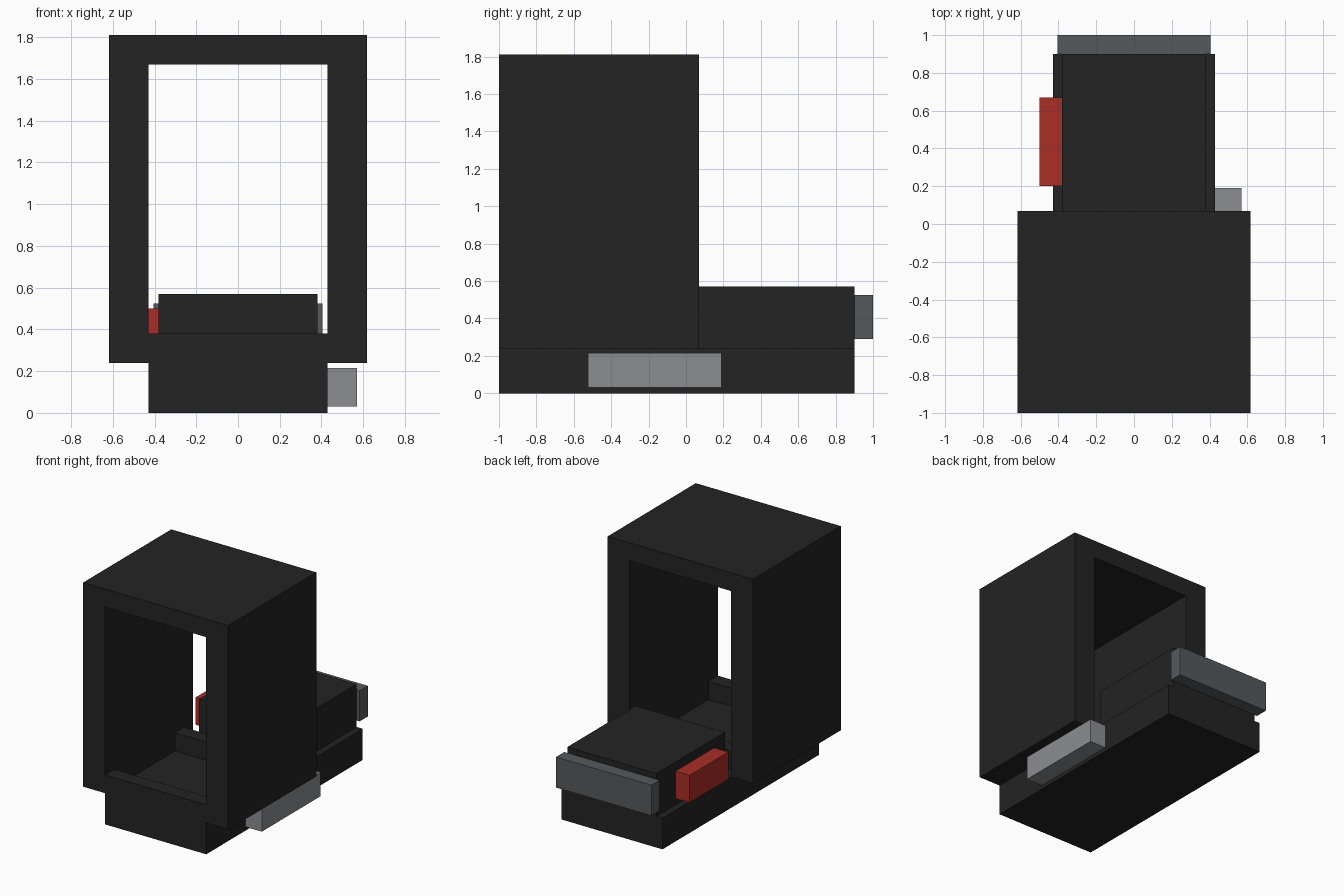
import bpy
import bmesh

old = bpy.data.objects.get("Cube")
if old:
    bpy.data.objects.remove(old, do_unlink=True)


def material(name, rgb):
    mat = bpy.data.materials.new(name)
    mat.use_nodes = True
    color = (*rgb, 1)
    mat.diffuse_color = color
    mat.node_tree.nodes["Principled BSDF"].inputs["Base Color"].default_value = color
    return mat


black = material("black", (0.017, 0.017, 0.017))
red = material("red", (0.41, 0.026, 0.019))
light_grey = material("light grey", (0.26, 0.27, 0.29))
dark_grey = material("dark grey", (0.093, 0.102, 0.11))


def finish(name, bm, mat):
    mesh = bpy.data.meshes.new(name)
    bmesh.ops.recalc_face_normals(bm, faces=bm.faces)
    bm.to_mesh(mesh)
    bm.free()
    mesh.materials.append(mat)
    obj = bpy.data.objects.new(name, mesh)
    bpy.context.collection.objects.link(obj)
    return obj


def box(name, xs, ys, zs, mat):
    """Box between the given limits on each axis."""
    bm = bmesh.new()
    bmesh.ops.create_cube(bm, size=1)
    for v in bm.verts:
        for axis, (low, high) in enumerate((xs, ys, zs)):
            v.co[axis] = high if v.co[axis] > 0 else low
    return finish(name, bm, mat)


def extruded(name, profile, y_front, y_back, mat):
    """Front profile of (x, z) points pulled along y."""
    bm = bmesh.new()
    face = bm.faces.new([bm.verts.new((x, y_front, z)) for x, z in profile])
    result = bmesh.ops.extrude_face_region(bm, geom=[face])
    moved = [g for g in result["geom"] if isinstance(g, bmesh.types.BMVert)]
    bmesh.ops.translate(bm, verts=moved, vec=(0, y_back - y_front, 0))
    return finish(name, bm, mat)


# Cab: an arch of two thick walls and a roof, open at both ends
outer, inner, base, ceiling, top = 0.617, 0.43, 0.24, 1.67, 1.81
arch = [(-outer, base), (-outer, top), (outer, top), (outer, base),
        (inner, base), (inner, ceiling), (-inner, ceiling), (-inner, base)]
extruded("cab_shell", arch, -1, 0.07, black)

# Chassis and the two low sills across the cab floor
box("chassis", (-inner, inner), (-1, 0.9), (0, base), black)
for name, y_front, y_back in (("front_sill", -1, -0.885), ("rear_sill", -0.15, -0.04)):
    box(name, (-inner, inner), (y_front, y_back), (base, 0.38), black)

# Rear housing with its bumper
box("rear_housing", (-0.38, 0.38), (0.07, 0.9), (base, 0.57), black)
box("rear_bumper", (-0.405, 0.405), (0.9, 1), (0.29, 0.525), dark_grey)

# Side fittings
box("side_canister", (-0.5, -0.38), (0.2, 0.67), (0.29, 0.5), red)
box("side_step", (inner, 0.57), (-0.525, 0.19), (0.03, 0.215), light_grey)
